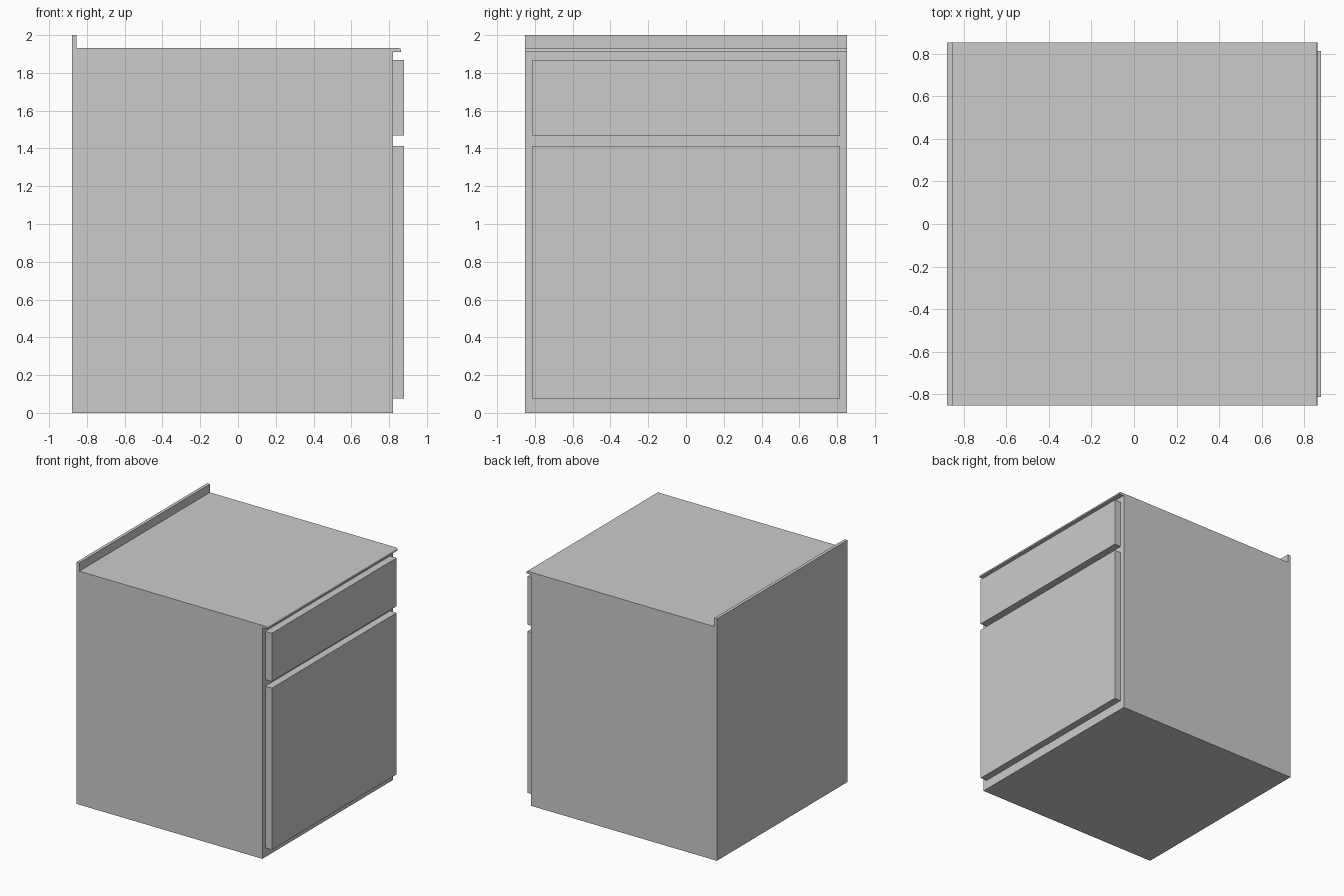
import bpy, bmesh, math

if "Cube" in bpy.data.objects:
    bpy.data.objects.remove(bpy.data.objects["Cube"])

HALF_W = 0.853


def make_object(name, bm):
    bmesh.ops.recalc_face_normals(bm, faces=bm.faces)
    mesh = bpy.data.meshes.new(name)
    bm.to_mesh(mesh)
    bm.free()
    obj = bpy.data.objects.new(name, mesh)
    bpy.context.collection.objects.link(obj)
    return obj


def extrude_profile(name, points, y0, y1):
    """Extrude an (x, z) outline along y."""
    bm = bmesh.new()
    face = bm.faces.new([bm.verts.new((x, y0, z)) for x, z in points])
    new = bmesh.ops.extrude_face_region(bm, geom=[face])["geom"]
    verts = [v for v in new if isinstance(v, bmesh.types.BMVert)]
    bmesh.ops.translate(bm, verts=verts, vec=(0, y1 - y0, 0))
    return make_object(name, bm)


def box(name, x0, x1, half_y, z0, z1):
    outline = [(x0, z0), (x1, z0), (x1, z1), (x0, z1)]
    return extrude_profile(name, outline, -half_y, half_y)


# Cabinet carcass
box("cabinet_body", -0.88, 0.82, HALF_W, 0.0, 1.911)

# Drawer and door fronts on the +x side
box("drawer_front", 0.82, 0.88, 0.815, 1.468, 1.867)
box("door_front", 0.82, 0.88, 0.815, 0.077, 1.413)

# Worktop with rounded front lip and upstand along the back
r = 0.012
nose = [(0.863 - r + r * math.cos(a), 1.931 - r + r * math.sin(a))
        for a in (math.radians(90 * i / 4) for i in range(5))]
profile = [(-0.88, 1.911), (0.863, 1.911)] + nose + [
    (-0.854, 1.931), (-0.854, 2.0), (-0.88, 2.0)]
extrude_profile("worktop_with_upstand", profile, -HALF_W, HALF_W)
